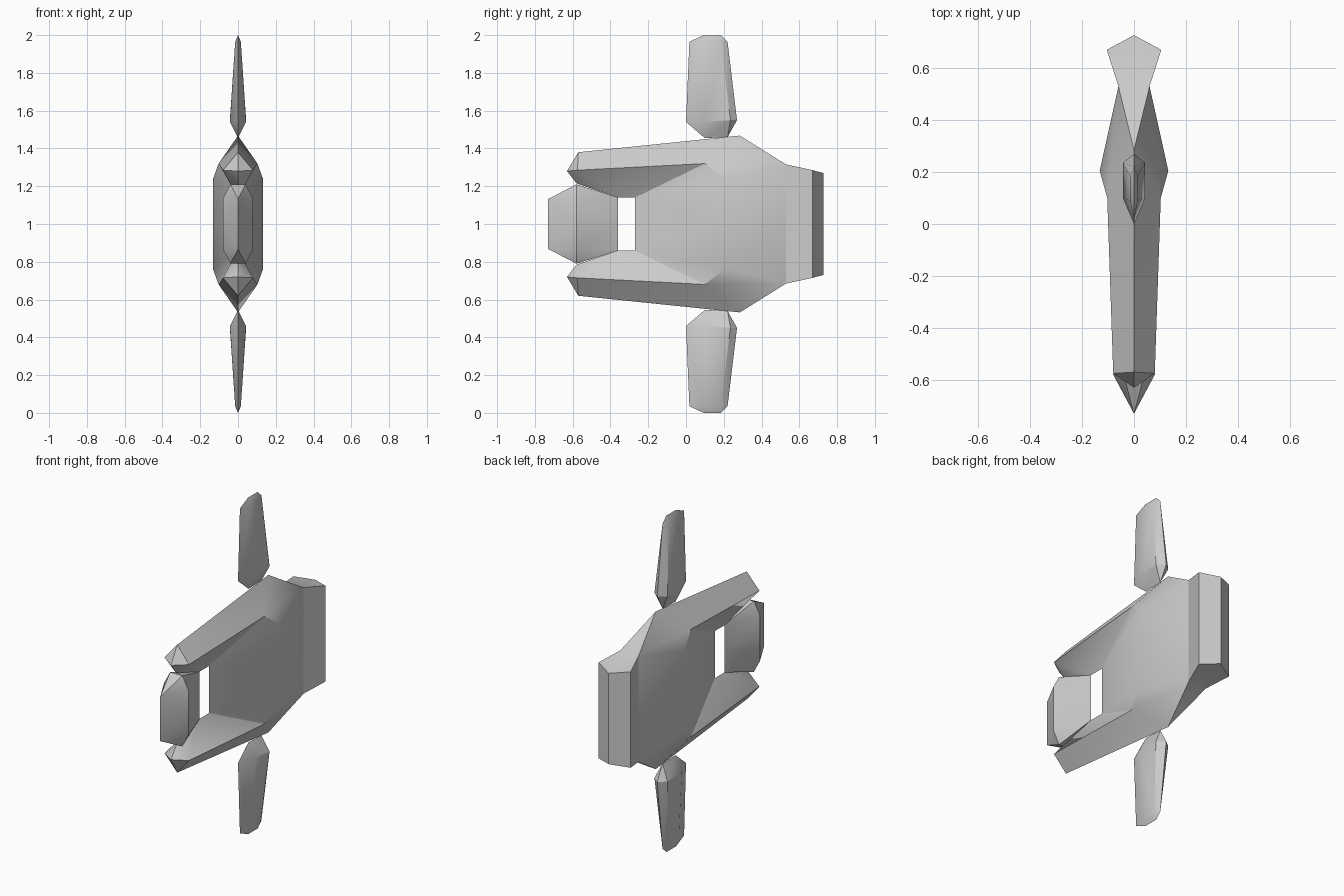
import bpy, bmesh

if "Cube" in bpy.data.objects:
    bpy.data.objects.remove(bpy.data.objects["Cube"])


def build(name, pts, faces, z_signs=(1, -1)):
    """Mirror a quarter shell over x = 0 and z = 1 and weld it."""
    bm = bmesh.new()
    for sx in (1, -1):
        for sz in z_signs:
            for f in faces:
                vs = []
                for key in f.split():
                    # a trailing 0 drops the point onto the z = 1 mid plane
                    x, y, w = pts[key[0]]
                    if key.endswith("0"):
                        w = 0
                    vs.append(bm.verts.new((sx * x, y, 1 + sz * w)))
                bm.faces.new(vs)
    bmesh.ops.remove_doubles(bm, verts=bm.verts, dist=0.0005)
    bmesh.ops.recalc_face_normals(bm, faces=bm.faces)
    me = bpy.data.meshes.new(name)
    bm.to_mesh(me)
    bm.free()
    ob = bpy.data.objects.new(name, me)
    bpy.context.collection.objects.link(ob)
    bpy.ops.object.select_all(action='DESELECT')
    ob.select_set(True)
    bpy.context.view_layer.objects.active = ob
    bpy.ops.object.shade_smooth_by_angle(angle=0.52)
    return ob


# Hull with two forward prongs, thin recess behind the cabin and flared tail
hull = {
    "A": (0, -.57, .38), "B": (0, -.63, .28), "C": (0, -.58, .215),
    "D": (0, -.36, .14), "E": (0, -.27, .14), "F": (.08, -.575, .285),
    "G": (.103, .1, .32), "H": (.132, .205, .24), "I": (0, .285, .468),
    "J": (.06, .53, .315), "K": (.105, .67, .285), "L": (0, .727, .27),
    "M": (0, .53, .315),
}
build("hull", hull, [
    "A F G I", "A B F", "B C F", "C D F", "D E F", "E G F", "E H G",
    "G H J", "G J I", "I J M", "J K L M",
    "E H H0 E0", "H J J0 H0", "J K K0 J0", "K L L0 K0"])

# Cabin wedge held between the prongs
cabin = {"P": (0, -.73, .132), "Q": (.08, -.58, .135), "R": (0, -.36, .14),
         "T": (.04, -.58, .21), "U": (0, -.58, .21)}
build("cabin", cabin, [
    "P Q T", "P T U", "Q R T", "T R U", "P Q Q0 P0", "Q R R0 Q0"])

# Upright fins above and below: bevelled blades tapering outward
fin = {
    "A": (0, .10, .455), "B": (0, .22, .46),
    "C": (0, 0, .54), "D": (.043, .10, .54), "E": (.043, .235, .55), "F": (0, .27, .55),
    "G": (0, .018, .965), "H": (.015, .09, .965), "I": (.015, .185, .965), "J": (0, .22, .965),
    "K": (0, .095, 1.0), "L": (0, .185, 1.0),
}
for name, s in (("upper_fin", 1), ("lower_fin", -1)):
    build(name, fin, [
        "A C D", "A D E B", "B E F", "C G H D", "D H I E", "E I J F",
        "G K H", "H K L I", "I L J"], z_signs=(s,))
